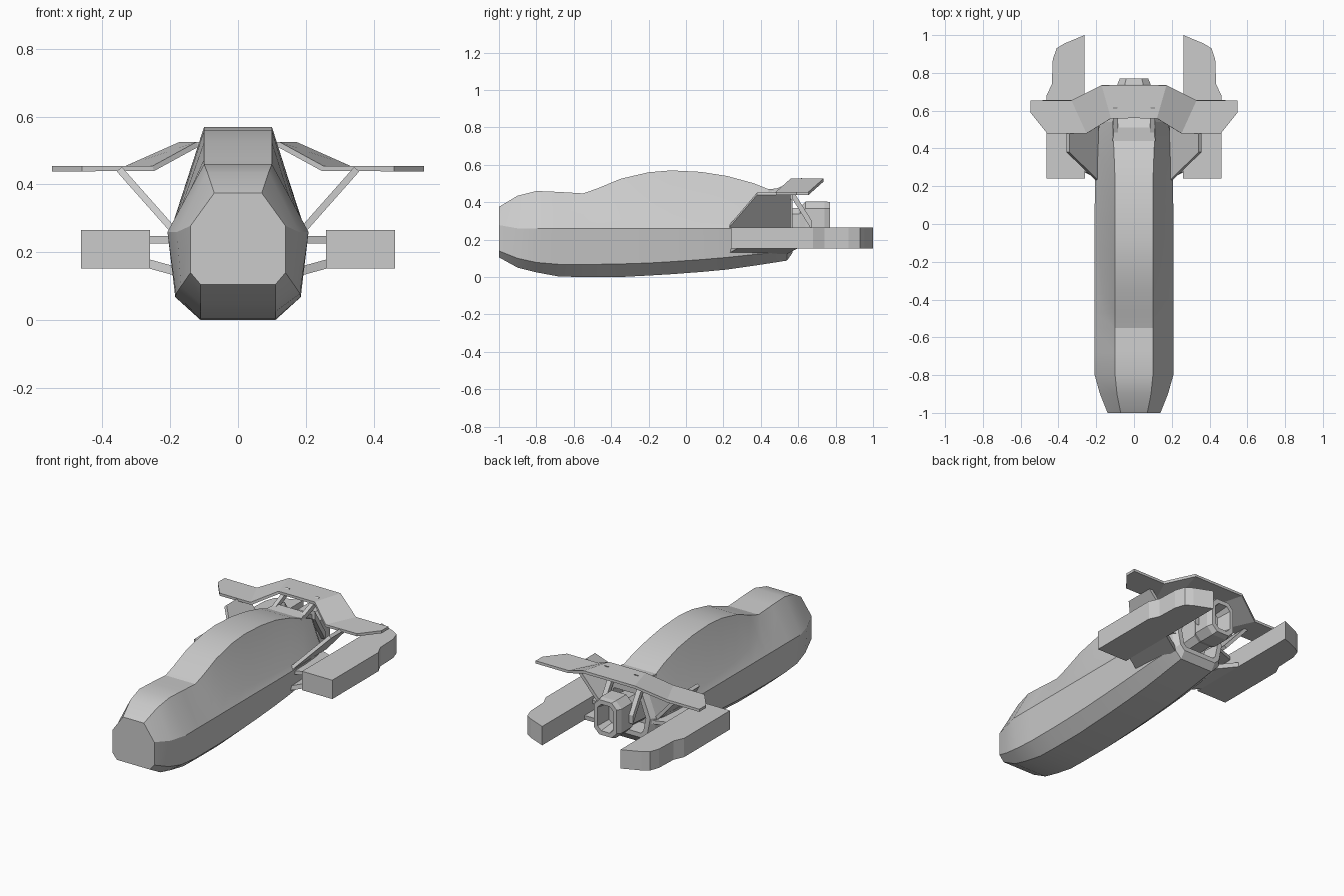
import bpy, bmesh
from mathutils import Vector

if "Cube" in bpy.data.objects:
    bpy.data.objects.remove(bpy.data.objects["Cube"])


def make(name, verts, faces, mirror=False, thick=0, smooth=None):
    me = bpy.data.meshes.new(name)
    me.from_pydata([tuple(v) for v in verts], [], faces)
    ob = bpy.data.objects.new(name, me)
    bpy.context.collection.objects.link(ob)
    bm = bmesh.new()
    bm.from_mesh(me)
    bmesh.ops.recalc_face_normals(bm, faces=bm.faces)
    bm.to_mesh(me)
    bm.free()
    if thick:
        s = ob.modifiers.new("thickness", 'SOLIDIFY')
        s.thickness = thick
        s.offset = 0
    if mirror:
        m = ob.modifiers.new("mirror", 'MIRROR')
        m.merge_threshold = 0.0005
    if smooth:
        bpy.ops.object.select_all(action='DESELECT')
        ob.select_set(True)
        bpy.context.view_layer.objects.active = ob
        bpy.ops.object.shade_smooth_by_angle(angle=smooth)
    return ob


def loft(name, rings, **kw):
    n = len(rings[0])
    faces = [[i * n + j, i * n + (j + 1) % n, (i + 1) * n + (j + 1) % n, (i + 1) * n + j]
             for i in range(len(rings) - 1) for j in range(n)]
    last = (len(rings) - 1) * n
    faces += [list(range(n)), list(range(last, last + n))]
    return make(name, [v for r in rings for v in r], faces, **kw)


def prism(name, outline, z0, z1):
    return loft(name, [[(x, y, z) for x, y in outline] for z in (z0, z1)], mirror=True)


def bar(name, a, b, w, h):
    rings = [[(p[0] + sx * w / 2, p[1], p[2] + sz * h / 2)
              for sx, sz in ((-1, -1), (1, -1), (1, 1), (-1, 1))] for p in (a, b)]
    return loft(name, rings, mirror=True)


# hull stations: y, bottom z, chine z, chine half width, belt half width,
# canopy line fraction, top z, top half width
stations = [
    (-1.0, .105, .14, .14, .14, .97, .375, .07),
    (-.90, .05, .10, .168, .18, .97, .435, .09),
    (-.80, .025, .078, .183, .208, .97, .46, .10),
    (-.68, .003, .068, .185, .208, .97, .455, .10),
    (-.55, 0, .068, .185, .208, .97, .447, .10),
    (-.47, 0, .068, .185, .208, .50, .475, .10),
    (-.35, 0, .07, .185, .208, .35, .525, .10),
    (-.20, .008, .075, .185, .208, .26, .56, .10),
    (-.08, .015, .082, .185, .208, .21, .57, .10),
    (.08, .027, .093, .184, .208, .17, .562, .10),
    (.22, .04, .105, .182, .207, .15, .54, .10),
    (.36, .06, .12, .178, .203, .15, .502, .105),
    (.47, .077, .13, .172, .195, .15, .458, .11),
    (.54, .088, .138, .16, .18, .15, .43, .115),
    (.57, .13, .16, .14, .16, .2, .41, .10),
]
rings = []
for y, zb, zc, wc, wb, d, zt, wt in stations:
    belt = Vector((wb, y, .278 if y < -.95 else .26))
    crease = belt.lerp(Vector((wt, y, min(zt, .45) if y > -.5 else zt)), d)
    half = [Vector((.11, y, zb)), Vector((wc, y, zc)), belt, crease, Vector((wt, y, zt))]
    rings.append(half + [Vector((-p.x, p.y, p.z)) for p in reversed(half)])
hull = loft("hull", rings)

# recessed opening at the back of the hull
bm = bmesh.new()
bm.from_mesh(hull.data)
back = max(bm.faces, key=lambda f: f.calc_center_median().y)
bmesh.ops.inset_region(bm, faces=[back], thickness=.03)
bmesh.ops.inset_region(bm, faces=[back], thickness=.01, depth=-.1)
bm.to_mesh(hull.data)
bm.free()
bpy.context.view_layer.objects.active = hull
hull.select_set(True)
bpy.ops.object.shade_smooth_by_angle(angle=.33)


# rear engine nozzle: elongated octagon with a hollow end
def octagon(y, w, z0, z1):
    c = w * .45
    half = [(w - c, z0), (w, z0 + c), (w, z1 - c), (w - c, z1)]
    return [(x, y, z) for x, z in half] + [(-x, y, z) for x, z in reversed(half)]


loft("engine_nozzle", [octagon(*r) for r in (
    (.45, .07, .18, .36), (.61, .07, .19, .37), (.64, .088, .18, .405), (.74, .088, .18, .405),
    (.77, .075, .19, .40), (.77, .052, .215, .375), (.68, .038, .23, .36))])

# side pods
prism("side_pod", [(.26, .24), (.463, .24), (.463, .68), (.435, .74), (.43, .87),
                   (.41, .93), (.37, .955), (.262, 1.0)], .152, .266)

# bent rear wing
make("rear_wing", [(0, .56, .518), (.12, .56, .518), (.17, .735, .518), (0, .735, .518),
                   (.25, .48, .447), (.33, .655, .447), (.46, .48, .447),
                   (.548, .59, .447), (.548, .655, .447)],
     [(0, 1, 2, 3), (1, 4, 5, 2), (4, 6, 7, 8, 5)], mirror=True, thick=.016)

# angled plates carrying the wing
make("wing_plate", [(.195, .23, .27), (.35, .38, .445), (.35, .56, .445), (.195, .56, .27)],
     [(0, 1, 2, 3)], mirror=True, thick=.02)

# centre posts and deck under the wing
bar("wing_post", (.095, .44, .44), (.1, .62, .515), .025, .03)
bar("wing_brace", (.10, .57, .44), (.10, .67, .28), .03, .05)
loft("rear_deck", [[(s * w, y, z) for s, z in ((-1, .40), (1, .40), (1, t), (-1, t))]
                   for y, w, t in ((.44, .115, .47), (.51, .10, .475), (.57, .095, .44))])

# pod struts
make("upper_pod_strut", [(.16, .24, .237), (.27, .28, .237), (.27, .52, .237), (.16, .56, .237)],
     [(0, 1, 2, 3)], mirror=True, thick=.022)
make("lower_pod_strut", [(.15, .22, .135), (.27, .28, .168), (.27, .60, .168), (.15, .54, .135)],
     [(0, 1, 2, 3)], mirror=True, thick=.026)
